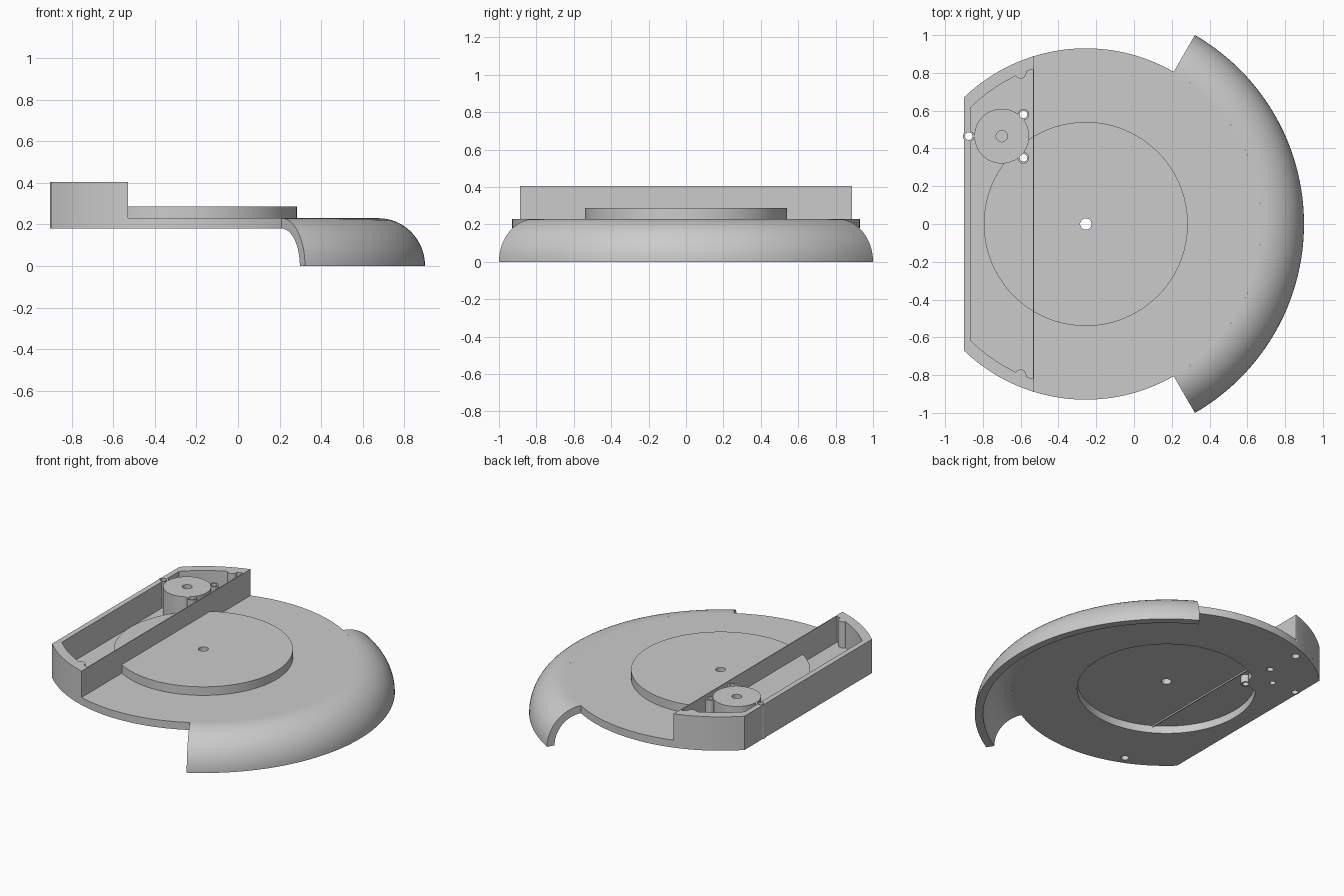
import bpy, bmesh
from math import sin, cos, pi, acos, radians

cube = bpy.data.objects.get("Cube")
if cube:
    bpy.data.objects.remove(cube, do_unlink=True)

grey = bpy.data.materials.new("light_grey")
grey.use_nodes = True
COLOUR = (0.6, 0.6, 0.6, 1)
grey.diffuse_color = COLOUR
grey.node_tree.nodes["Principled BSDF"].inputs["Base Color"].default_value = COLOUR

CX = -0.255                      # axis of the disc
DISC_R, HUB_R = 0.93, 0.54
BOTTOM, DECK, TOP = 0.18, 0.23, 0.405
BACK, FRONT = -0.9, -0.53        # ends of the tray along x
parts = []


def make_object(name, bm):
    bmesh.ops.recalc_face_normals(bm, faces=bm.faces)
    mesh = bpy.data.meshes.new(name)
    bm.to_mesh(mesh)
    bm.free()
    mesh.materials.append(grey)
    obj = bpy.data.objects.new(name, mesh)
    bpy.context.collection.objects.link(obj)
    return obj


def prism(name, outline, z0, z1):
    bm = bmesh.new()
    base = bm.faces.new([bm.verts.new((x, y, z0)) for x, y in outline])
    top = bmesh.ops.extrude_face_region(bm, geom=[base], use_keep_orig=True)["geom"]
    for v in top:
        if isinstance(v, bmesh.types.BMVert):
            v.co.z = z1
    return make_object(name, bm)


def arc(r, a0, a1, n, x=CX, y=0):
    return [(x + r * cos(a0 + (a1 - a0) * i / n), y + r * sin(a0 + (a1 - a0) * i / n))
            for i in range(n + 1)]


def cylinder(name, x, y, r, z0, z1, n=32):
    return prism(name, arc(r, 0, 2 * pi, n, x, y)[:-1], z0, z1)


def angle_at(x, r):
    return acos((x - CX) / r)


# Flat deck: a disc with its rear edge cut straight
a = angle_at(BACK, DISC_R)
deck = prism("deck", arc(DISC_R, -a, a, 144), BOTTOM, DECK)

# Raised turntable hub, hollow below
hub = cylinder("hub", CX, 0, HUB_R, DECK, 0.287, 96)

# Tray rim: straight back wall with two curved side walls
INNER_R, INNER_BACK = 0.867, -0.865
o0, o1 = angle_at(FRONT, DISC_R), angle_at(BACK, DISC_R)
i0, i1 = angle_at(FRONT, INNER_R), angle_at(INNER_BACK, INNER_R)
half = arc(DISC_R, o0, o1, 16)
inner = arc(INNER_R, i1, i0, 16)
mirror = lambda pts: [(x, -y) for x, y in reversed(pts)]
rim = prism("tray_rim", half + mirror(half) + mirror(inner) + inner, DECK - 0.01, TOP)

# Thin wall across the deck
w = DISC_R * sin(o0)
wall = prism("cross_wall", [(FRONT - 0.006, -w), (FRONT, -w), (FRONT, w), (FRONT - 0.006, w)],
             DECK - 0.01, TOP)

# Motor drum, its three screw bosses and the two corner posts
MX, MY = -0.70, 0.465
screws = [(-0.585, 0.58), (-0.585, 0.35), (-0.875, MY)]
posts = [(-0.6, 0.8), (-0.6, -0.8)]
drum = cylinder("motor_drum", MX, MY, 0.145, BOTTOM, TOP, 64)
bosses = [cylinder("screw_boss", x, y, 0.03, BOTTOM, TOP) for x, y in screws]
pillars = [cylinder("corner_post", x, y, 0.03, BOTTOM, TOP) for x, y in posts]

# Quarter-round fender swept around the front
def fender(name, sweep=radians(60), steps=72, n=16):
    curve = [(r, pi / 2 * i / n) for r in (0.225, 0.175) for i in range(n + 1)]
    curve = curve[:n + 1] + curve[:n:-1]
    section = [(DISC_R + r * sin(t), (DECK if r > 0.2 else BOTTOM) * cos(t)) for r, t in curve]
    bm = bmesh.new()
    rings = []
    for i in range(steps + 1):
        t = -sweep + 2 * sweep * i / steps
        rings.append([bm.verts.new((CX + r * cos(t), r * sin(t), z)) for r, z in section])
    for p, q in zip(rings, rings[1:]):
        for j in range(len(section)):
            k = (j + 1) % len(section)
            bm.faces.new((p[j], p[k], q[k], q[j]))
    bm.faces.new(rings[0])
    bm.faces.new(rings[-1])
    return make_object(name, bm)


guard = fender("fender")

# Hole cutters
hub_recess = cylinder("cut_recess", CX, 0, HUB_R - 0.002, 0.1, 0.3, 96)
axle = cylinder("cut_axle", CX, 0, 0.03, 0.1, 0.5)
shaft_top = cylinder("cut_shaft_top", MX, MY, 0.03, 0.3, 0.5)
shaft_low = cylinder("cut_shaft_low", MX, MY, 0.018, 0.1, 0.26)
screw_cuts = [cylinder("cut_screw", x, y, 0.02, 0.1, 0.5) for x, y in screws]
post_cuts = [cylinder("cut_post", x, y, 0.024, 0.1, 0.3) for x, y in posts]
cutters = [hub_recess, axle, shaft_top, shaft_low] + screw_cuts + post_cuts

jobs = [(deck, [hub_recess, shaft_low] + screw_cuts + post_cuts),
        (hub, [axle] + screw_cuts),
        (rim, screw_cuts + post_cuts),
        (drum, [shaft_top, shaft_low] + screw_cuts)]
jobs += [(b, [c]) for b, c in zip(bosses + pillars, screw_cuts + post_cuts)]
for obj, cuts in jobs:
    for c in cuts:
        m = obj.modifiers.new("hole", 'BOOLEAN')
        m.operation, m.solver, m.object = 'DIFFERENCE', 'EXACT', c

# Bake the holes and drop the cutters
bpy.context.view_layer.update()
graph = bpy.context.evaluated_depsgraph_get()
for obj, cuts in jobs:
    baked = bpy.data.meshes.new_from_object(obj.evaluated_get(graph))
    obj.modifiers.clear()
    obj.data = baked
for c in cutters:
    bpy.data.objects.remove(c, do_unlink=True)

# Smooth the round surfaces, keep the edges crisp
parts = [deck, hub, rim, wall, drum, guard] + bosses + pillars
bpy.ops.object.select_all(action='DESELECT')
for obj in parts:
    obj.select_set(True)
bpy.context.view_layer.objects.active = deck
bpy.ops.object.shade_smooth_by_angle(angle=radians(30))
